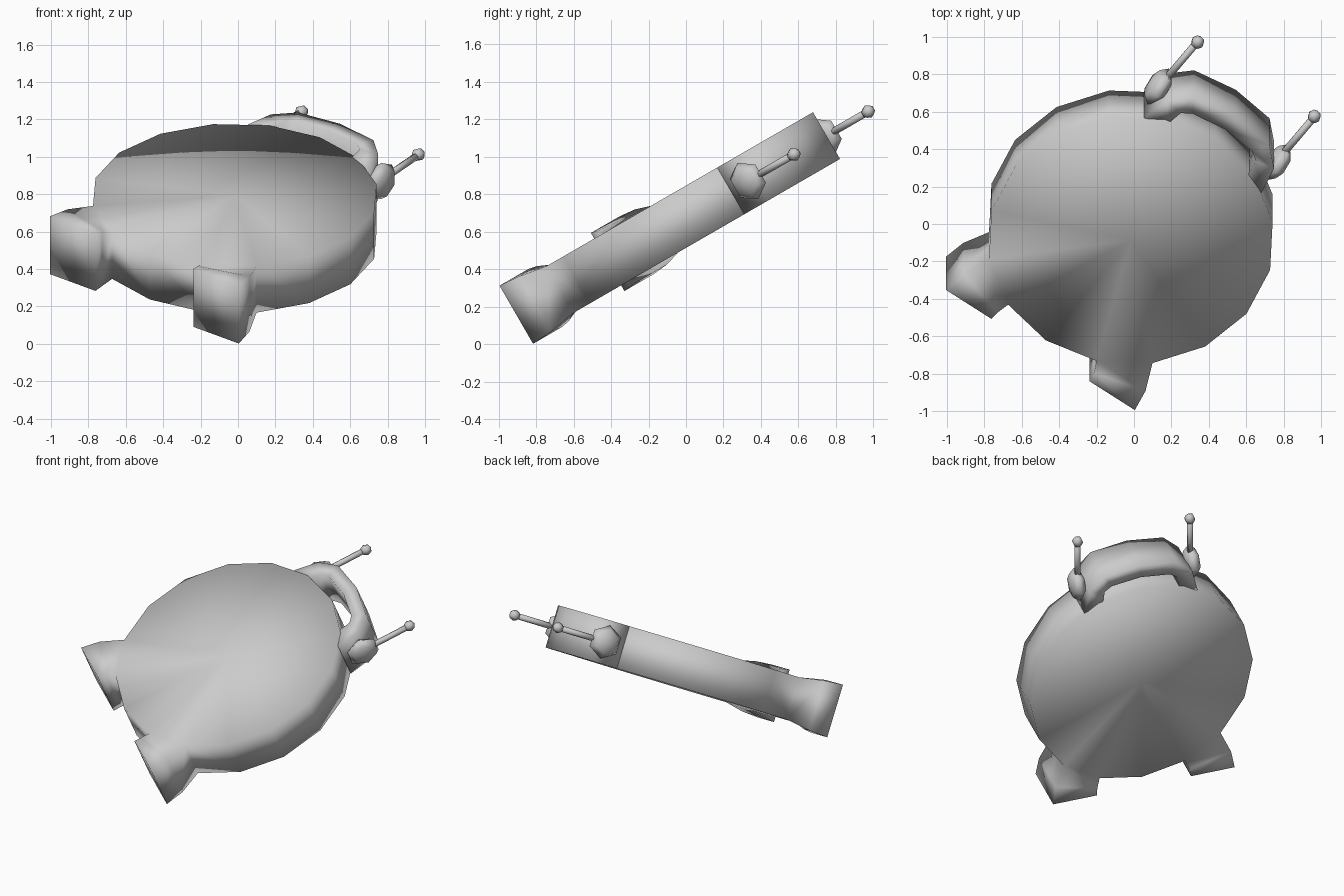
import bpy, bmesh
from math import radians, cos, sin
from mathutils import Matrix, Vector

if "Cube" in bpy.data.objects:
    bpy.data.objects.remove(bpy.data.objects["Cube"])

R, H = 0.767, 0.144          # body radius, half depth
FOOT_H = 0.179               # half depth of the feet
# The clock lies tilted 30 degrees and turned in its own plane
POSE = (Matrix.Translation((-0.017, -0.015, 0.671))
        @ Matrix.Rotation(radians(30), 4, 'X')
        @ Matrix.Rotation(radians(-36.3), 4, 'Z'))


def finish(name, bm):
    bmesh.ops.recalc_face_normals(bm, faces=bm.faces)
    me = bpy.data.meshes.new(name)
    bm.to_mesh(me)
    bm.free()
    me.transform(POSE)
    for p in me.polygons:
        p.use_smooth = True
    ob = bpy.data.objects.new(name, me)
    bpy.context.collection.objects.link(ob)
    return ob


# Round body with two flared feet pulled out of its rim
bm = bmesh.new()
bmesh.ops.create_cone(bm, cap_ends=True, cap_tris=True, segments=16,
                      radius1=R, radius2=R, depth=2 * H)
a = radians(-56.25)
foot_rings = [((0.605, -0.69), (0.318, -0.765), 0.17),
              ((0.626, -0.816), (0.325, -0.816), FOOT_H)]
for s in (1, -1):
    target = Vector((s * cos(a), sin(a), 0))
    face = max((f for f in bm.faces if len(f.verts) == 4),
               key=lambda f: f.calc_center_median().normalized().dot(target))
    for outer, inner, h in foot_rings:
        face = bmesh.ops.extrude_discrete_faces(bm, faces=[face])["faces"][0]
        by_x = sorted(face.verts, key=lambda v: -abs(v.co.x))
        for i, v in enumerate(by_x):
            x, y = outer if i < 2 else inner
            v.co = (s * x, y, h if v.co.z > 0 else -h)
finish("body_with_feet", bm)

# Arched carrying handle
outer = [(0.39, 0.65), (0.355, 0.81), (0.25, 0.912)]
inner = [(0.265, 0.70), (0.25, 0.79), (0.20, 0.825)]


def mirrored(half, mid):
    return [(-x, y) for x, y in half] + [(0, mid)] + half[::-1]


bm = bmesh.new()
rings = []
for o, i in zip(mirrored(outer, 0.947), mirrored(inner, 0.85)):
    rings.append([bm.verts.new(c) for c in
                  ((*o, H), (*o, -H), (*i, -H), (*i, H))])
for r0, r1 in zip(rings, rings[1:]):
    for k in range(4):
        n = (k + 1) % 4
        bm.faces.new((r0[k], r0[n], r1[n], r1[k]))
bm.faces.new(rings[0])
bm.faces.new(rings[-1])
finish("handle", bm)

# Side knobs, thin rods and ball tips
for side, s in (("left", -1), ("right", 1)):
    bm = bmesh.new()
    bmesh.ops.create_uvsphere(
        bm, u_segments=6, v_segments=4, radius=1,
        matrix=Matrix.Translation((s * 0.395, 0.785, 0))
        @ Matrix.Diagonal((0.055, 0.112, 0.112, 1))
        @ Matrix.Rotation(radians(90), 4, 'Y') @ Matrix.Rotation(radians(90), 4, 'Z'))
    finish(side + "_knob", bm)

    bm = bmesh.new()
    bmesh.ops.create_cone(
        bm, cap_ends=True, segments=6, radius1=0.02, radius2=0.02, depth=0.34,
        matrix=Matrix.Translation((s * 0.389, 0.96, 0))
        @ Matrix.Rotation(radians(90), 4, 'X'))
    finish(side + "_rod", bm)

    bm = bmesh.new()
    bmesh.ops.create_uvsphere(
        bm, u_segments=6, v_segments=4, radius=0.037,
        matrix=Matrix.Translation((s * 0.387, 1.13, 0))
        @ Matrix.Rotation(radians(90), 4, 'X'))
    finish(side + "_rod_tip", bm)
